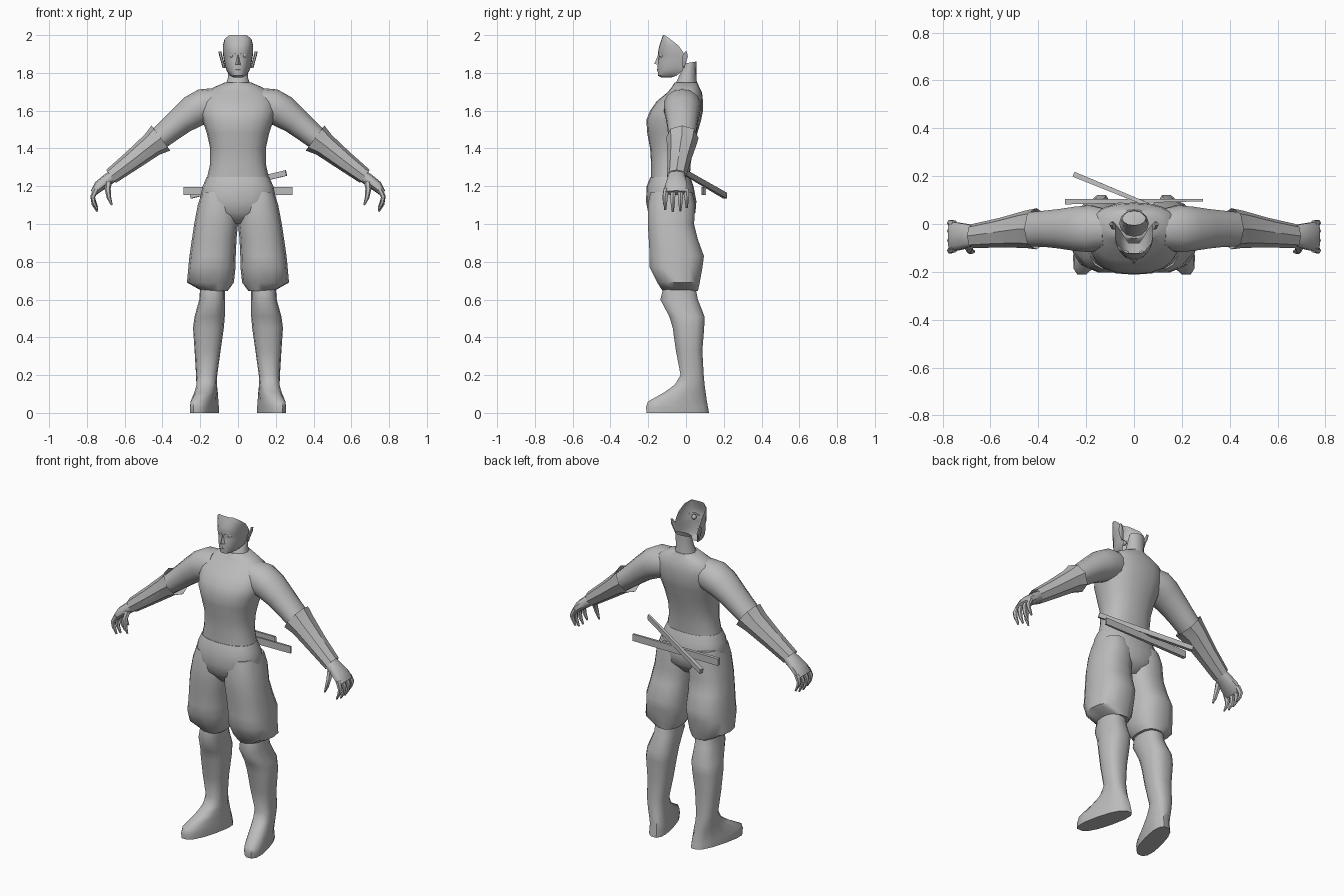
import bpy, bmesh, math
from mathutils import Vector as V

grey = bpy.data.materials.new("plain_grey")
grey.diffuse_color = (0.5, 0.5, 0.5, 1)


def finish(name, bm, smooth=50, recalc=True):
    if recalc:
        bmesh.ops.recalc_face_normals(bm, faces=bm.faces)
    me = bpy.data.meshes.new(name)
    bm.to_mesh(me)
    bm.free()
    me.materials.append(grey)
    ob = bpy.data.objects.new(name, me)
    bpy.context.collection.objects.link(ob)
    if smooth:
        bpy.context.view_layer.objects.active = ob
        ob.select_set(True)
        bpy.ops.object.shade_smooth_by_angle(angle=math.radians(smooth))
        ob.select_set(False)
    return ob


def loft(name, sections, n=14, power=0.85, caps=(True, True), smooth=50):
    """Skin rings given as (centre, half axis u, half axis v)."""
    bm = bmesh.new()
    rings = []
    for c, u, v in sections:
        ring = []
        for i in range(n):
            a = 2 * math.pi * i / n
            p, q = math.cos(a), math.sin(a)
            p = math.copysign(abs(p) ** power, p)
            q = math.copysign(abs(q) ** power, q)
            ring.append(bm.verts.new(V(c) + V(u) * p + V(v) * q))
        rings.append(ring)
    for r, s in zip(rings, rings[1:]):
        for i in range(n):
            j = (i + 1) % n
            bm.faces.new((r[i], r[j], s[j], s[i]))
    if caps[0]:
        bm.faces.new(rings[0][::-1])
    if caps[1]:
        bm.faces.new(rings[-1])
    return finish(name, bm, smooth)


def upright(rows, side=1):
    """Horizontal rings from rows (z, x0, x1, y0, y1, toe-out skew)."""
    out = []
    for z, x0, x1, y0, y1, *k in rows:
        k = k[0] if k else 0
        yc, h = (y0 + y1) / 2, (y1 - y0) / 2
        out.append(((side * ((x0 + x1) / 2 - k * yc), yc, z),
                    (side * (x1 - x0) / 2, 0, 0), (-side * k * h, h, 0)))
    return out


def limb(rows, side):
    """Rings across a path in the xz plane, rows (x, y, z, thickness, y half width)."""
    pts = [V(r[:3]) for r in rows]
    out = []
    for i, r in enumerate(rows):
        d = pts[min(i + 1, len(pts) - 1)] - pts[max(i - 1, 0)]
        d.y = 0
        d.normalize()
        out.append(((side * r[0], r[1], r[2]),
                    (side * -d.z * r[3], 0, d.x * r[3]), (0, r[4], 0)))
    return out


# torso with shoulders and open neck
loft("torso", upright([(z, -w, w, a, b) for z, w, a, b in [
    (1.24, .165, -.185, .02), (1.32, .147, -.185, .025), (1.40, .147, -.19, .04),
    (1.48, .165, -.205, .06), (1.55, .188, -.21, .08), (1.60, .20, -.19, .09),
    (1.65, .195, -.155, .09), (1.695, .175, -.10, .085), (1.725, .125, -.075, .07),
    (1.75, .068, -.06, .06)]]), 20)
loft("neck", [((0, 0, 1.735), (.066, 0, 0), (0, .06, 0)),
              ((0, .006, 1.77), (.054, 0, 0), (0, .049, 0)),
              ((0, .025, 1.855), (.05, 0, 0), (0, .03, .005))],
     12, 1, (False, False))

# trousers: hips and two baggy legs
loft("hips", upright([(z, -w, w, a, b) for z, w, a, b in [
    (1.25, .165, -.188, .022), (1.20, .187, -.208, .04), (1.12, .205, -.212, .055),
    (1.06, .17, -.20, .05), (1.0, .06, -.15, .0)]]), 20)
for s, tag in ((1, "left"), (-1, "right")):
    loft("trouser_leg_" + tag, upright([
        (1.17, .03, .19, -.19, .035), (1.10, .0, .213, -.205, .052),
        (1.0, .0, .232, -.205, .045), (.92, .008, .244, -.20, .065),
        (.83, .012, .257, -.195, .098), (.77, .013, .263, -.195, .09),
        (.69, .022, .27, -.155, .075), (.645, .055, .19, -.125, .065)], s), 14, .8)

    # shin and foot with toes turned out
    loft("shin_and_foot_" + tag, upright([
        (.67, .07, .2, -.12, .05), (.60, .07, .205, -.138, .065),
        (.51, .07, .23, -.09, .10), (.45, .075, .238, -.072, .098),
        (.33, .092, .23, -.055, .088), (.20, .11, .222, -.03, .095),
        (.15, .112, .222, -.06, .10, .08), (.11, .112, .224, -.115, .106, .18),
        (.06, .108, .224, -.205, .114, .25), (.03, .106, .226, -.215, .12, .25),
        (0, .106, .226, -.212, .125, .25)], s), 14, .8)

    # arm from shoulder to wrist
    loft("arm_" + tag, limb([
        (.12, -.02, 1.635, .085, .085), (.18, -.02, 1.625, .092, .10),
        (.235, -.02, 1.597, .088, .095), (.30, -.02, 1.55, .075, .085),
        (.36, -.02, 1.50, .067, .078), (.42, -.022, 1.45, .06, .074),
        (.50, -.03, 1.385, .054, .066), (.58, -.04, 1.32, .046, .055),
        (.66, -.05, 1.255, .036, .046)], s), 14, .95)

    # flared forearm guard
    loft("forearm_guard_" + tag, limb([
        (.408, -.02, 1.455, .083, .086), (.455, -.022, 1.42, .066, .078),
        (.56, -.036, 1.337, .054, .062), (.672, -.05, 1.252, .043, .051)], s),
        8, .9, (False, False), 25)

    # palm, curled fingers and thumb
    loft("palm_" + tag, limb([
        (.65, -.05, 1.262, .032, .043), (.69, -.05, 1.235, .032, .05),
        (.735, -.052, 1.20, .03, .06), (.765, -.052, 1.165, .018, .062)], s), 10, .8)
    for i, (y, drop) in enumerate([(-.11, .01), (-.07, 0), (-.03, .003), (.004, .02)]):
        loft("finger_%d_%s" % (i + 1, tag), limb([
            (.75, y * .9 - .004, 1.185, .015, .016), (.769, y, 1.145, .013, .015),
            (.764, y, 1.105 + drop, .011, .012),
            (.745, y, 1.066 + drop, .005, .006)], s), 6, 1)
    loft("thumb_" + tag, limb([
        (.685, -.085, 1.225, .018, .02), (.69, -.105, 1.185, .016, .016),
        (.683, -.115, 1.14, .012, .012), (.668, -.115, 1.10, .005, .005)], s), 6, 1)

    # ear and eyeball
    loft("ear_" + tag, [((s * x, y, z), (s * .008, 0, 0), (0, r, 0)) for x, y, z, r in [
        (.074, -.012, 1.825, .004), (.08, -.012, 1.85, .012),
        (.09, -.006, 1.885, .018), (.096, 0, 1.912, .006)]], 6, 1)
    bm = bmesh.new()
    bmesh.ops.create_uvsphere(bm, u_segments=10, v_segments=6, radius=.014)
    bmesh.ops.translate(bm, verts=bm.verts, vec=(s * .033, -.125, 1.893))
    finish("eye_" + tag, bm)

# face shell, open at the back: rows (z, half width, front y, back edge y)
bm = bmesh.new()
rows = [(1.775, .022, -.13, -.08), (1.785, .042, -.148, -.05), (1.81, .06, -.15, -.02),
        (1.835, .068, -.15, -.01), (1.865, .074, -.148, -.004), (1.888, .078, -.143, -.004),
        (1.905, .08, -.149, -.012), (1.945, .08, -.141, -.04), (1.98, .071, -.129, -.085),
        (2.0, .045, -.122, -.112)]
grid = []
for z, w, f, b in rows:
    line = []
    for i in range(13):
        a = math.pi * i / 12
        line.append(bm.verts.new((-w * math.copysign(abs(math.cos(a)) ** .85, math.cos(a)),
                                  b + (f - b) * math.sin(a) ** .85, z)))
    grid.append(line)
for r, t in zip(grid, grid[1:]):
    for i in range(12):
        bm.faces.new((r[i], r[i + 1], t[i + 1], t[i]))
bm.faces.new(grid[0][::-1])
finish("face", bm, 40, False)

# nose wedge, brows and lips
bm = bmesh.new()
p = [bm.verts.new(c) for c in [(0, -.147, 1.898), (-.017, -.143, 1.842), (.017, -.143, 1.842),
                               (0, -.168, 1.848)]]
for f in ((0, 1, 3), (0, 3, 2), (1, 2, 3), (0, 2, 1)):
    bm.faces.new([p[i] for i in f])
finish("nose", bm, 0)
loft("lips", [((x, -.149 + abs(x) * .25, 1.817), (0, r, 0), (0, 0, r))
              for x, r in [(-.022, .001), (0, .006), (.022, .001)]], 6, 1)
for s, tag in ((1, "left"), (-1, "right")):
    loft("brow_" + tag, [((s * x, y, z), (0, r, 0), (0, 0, r)) for x, y, z, r in [
        (.01, -.146, 1.9, .003), (.035, -.135, 1.91, .006), (.06, -.108, 1.911, .003)]], 6, 1)


# two flat blades carried behind the waist
def blade(name, a, b, height, thick):
    a, b = V(a), V(b)
    d = (b - a).normalized()
    side = d.cross(V((0, 0, 1))).normalized()
    up = side.cross(d)
    bm = bmesh.new()
    ends = []
    for c, t in ((a, thick), (b, thick * .5)):
        ends.append([bm.verts.new(c + side * t * i / 2 + up * height * j / 2)
                     for i, j in ((-1, -1), (1, -1), (1, 1), (-1, 1))])
    for i in range(4):
        j = (i + 1) % 4
        bm.faces.new((ends[0][i], ends[0][j], ends[1][j], ends[1][i]))
    bm.faces.new(ends[0][::-1])
    bm.faces.new(ends[1])
    finish(name, bm, 0)


blade("level_sword", (-.288, .093, 1.175), (.288, .1, 1.175), .042, .022)
blade("slanted_sword", (-.25, .207, 1.15), (.255, .0, 1.27), .03, .022)
